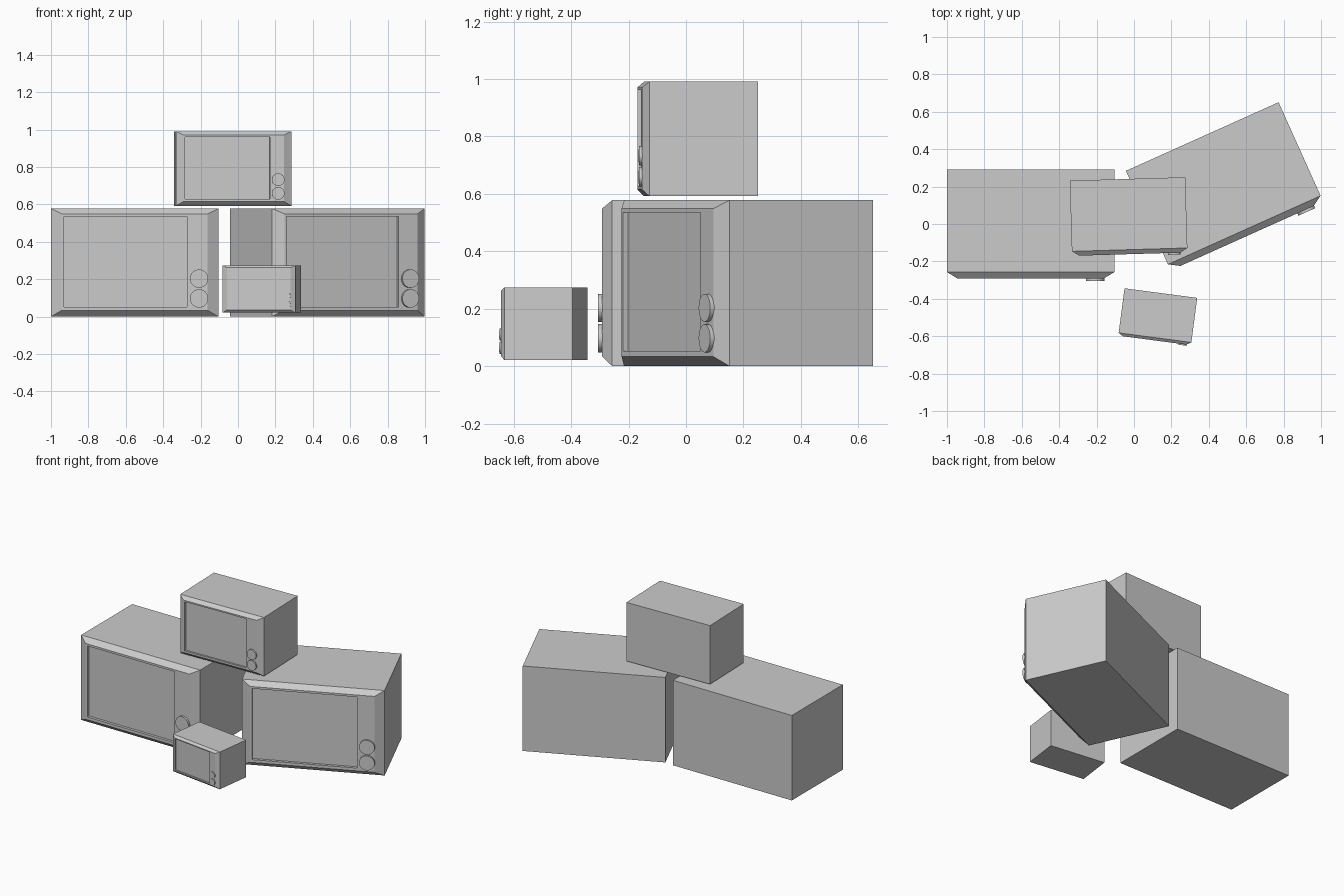
import bpy, bmesh, math
from mathutils import Matrix, Vector

if "Cube" in bpy.data.objects:
    bpy.data.objects.remove(bpy.data.objects["Cube"])

# Master size; local origin is the bottom back right corner, front faces -y
W, D, H = 0.895, 0.548, 0.578

# Cabinet as rectangular sections from the back to the recessed screen
# (x0, x1, z0, z1, y)
SECTIONS = [
    (-W, 0, 0, H, 0),                               # back
    (-W, 0, 0, H, -D),                              # front edge of the body
    (-W + .057, -.057, .033, H - .029, -D - .035),  # bevelled front frame
    (-.825, -.168, .052, .535, -D - .035),          # screen opening
    (-.825, -.168, .052, .535, -D - .017),          # recessed screen
]


def cabinet_mesh():
    bm = bmesh.new()
    rings = [[bm.verts.new(p) for p in
              ((x0, y, z0), (x1, y, z0), (x1, y, z1), (x0, y, z1))]
             for x0, x1, z0, z1, y in SECTIONS]
    for a, b in zip(rings, rings[1:]):
        for i in range(4):
            j = (i + 1) % 4
            bm.faces.new((a[i], a[j], b[j], b[i]))
    bm.faces.new(rings[0])
    bm.faces.new(rings[-1])
    bmesh.ops.recalc_face_normals(bm, faces=bm.faces)
    me = bpy.data.meshes.new("television_cabinet")
    bm.to_mesh(me)
    bm.free()
    return me


def add_knob(name, matrix, z):
    bpy.ops.mesh.primitive_cylinder_add(vertices=32, radius=.049, depth=.024)
    knob = bpy.context.object
    knob.name = name
    bpy.ops.object.shade_smooth_by_angle()
    knob.matrix_world = (matrix @ Matrix.Translation((-.103, -D - .035 - .002, z))
                         @ Matrix.Rotation(math.radians(90), 4, 'X'))


CABINET = cabinet_mesh()


def add_television(name, corner, angle, scale):
    m = Matrix.LocRotScale(Vector(corner),
                           Matrix.Rotation(math.radians(angle), 3, 'Z'),
                           Vector((scale,) * 3))
    cabinet = bpy.data.objects.new(name + "_cabinet", CABINET)
    bpy.context.collection.objects.link(cabinet)
    cabinet.matrix_world = m
    add_knob(name + "_upper_knob", m, .203)
    add_knob(name + "_lower_knob", m, .097)


# Four sets: two large on the floor, one stacked, one small in front
add_television("left_television", (-.105, .291, 0), 0, 1)
add_television("right_television", (.773, .651, 0), 24.2, 1)
add_television("stacked_television", (.274, .250, .592), 1.7, .69)
add_television("small_television", (.338, -.395, .021), -7.5, .438)
